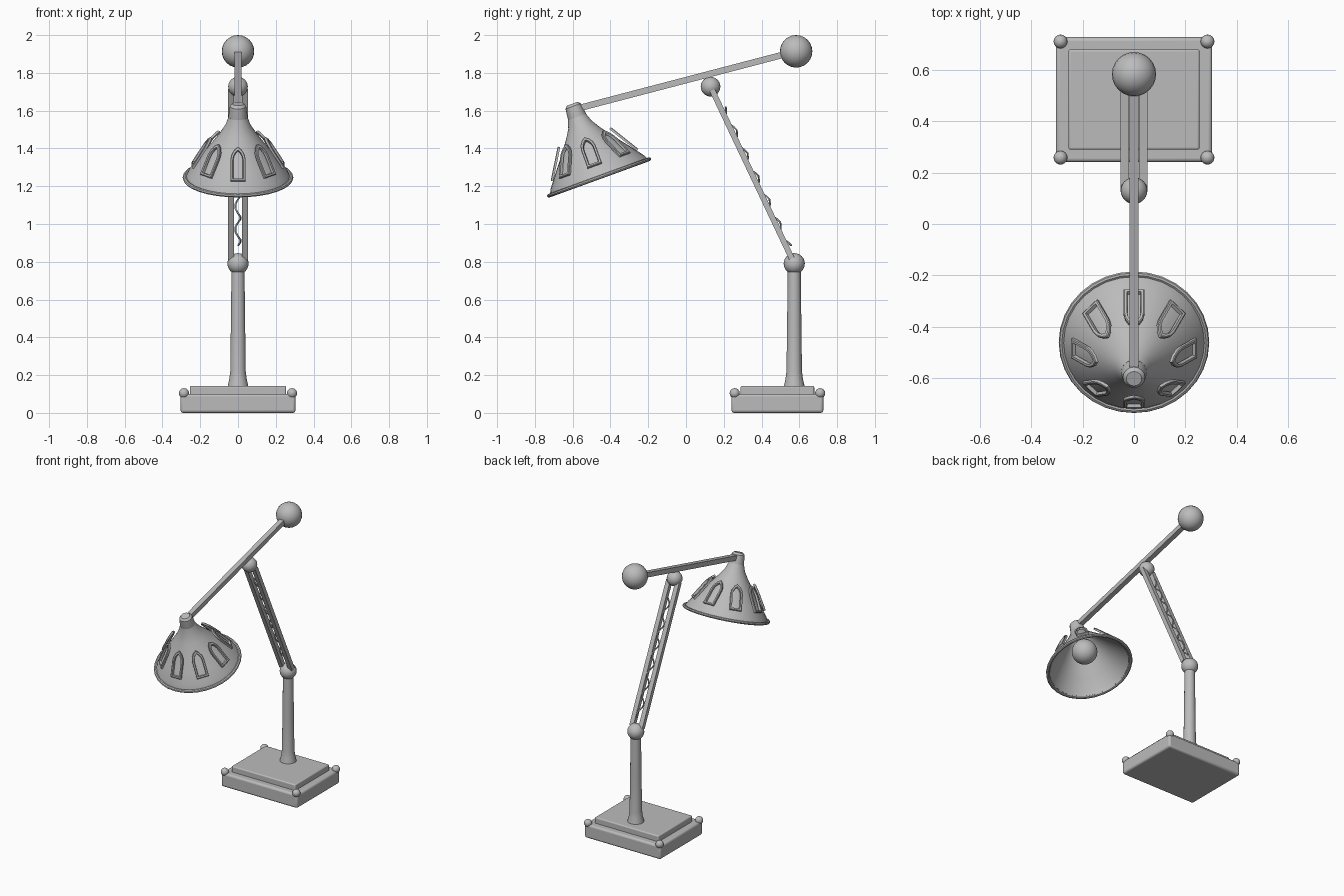
import bpy, bmesh, math
from mathutils import Vector, Matrix

if "Cube" in bpy.data.objects:
    bpy.data.objects.remove(bpy.data.objects["Cube"])

metal = bpy.data.materials.new("grey_metal")
metal.diffuse_color = (0.5, 0.5, 0.5, 1)
metal.use_nodes = True
metal.node_tree.nodes["Principled BSDF"].inputs["Base Color"].default_value = metal.diffuse_color


def finish(name, bm, matrix=None, bevel=0):
    """Turn a bmesh into a shaded object."""
    bmesh.ops.recalc_face_normals(bm, faces=bm.faces[:])
    me = bpy.data.meshes.new(name)
    bm.to_mesh(me)
    bm.free()
    me.materials.append(metal)
    ob = bpy.data.objects.new(name, me)
    bpy.context.collection.objects.link(ob)
    if matrix:
        ob.matrix_world = matrix
    if bevel:
        mod = ob.modifiers.new("bevel", 'BEVEL')
        mod.width, mod.segments = bevel, 3
    bpy.ops.object.select_all(action='DESELECT')
    bpy.context.view_layer.objects.active = ob
    ob.select_set(True)
    bpy.ops.object.shade_smooth_by_angle(angle=math.radians(35))
    return ob


def ball(name, pos, r, seg=24):
    bm = bmesh.new()
    bmesh.ops.create_uvsphere(bm, u_segments=seg, v_segments=seg // 2, radius=r)
    return finish(name, bm, Matrix.Translation(pos))


def box(name, pos, size, bevel=0):
    bm = bmesh.new()
    bmesh.ops.create_cube(bm, size=1)
    bmesh.ops.scale(bm, vec=size, verts=bm.verts[:])
    return finish(name, bm, Matrix.Translation(pos), bevel)


def bar(name, a, b, w, d):
    """Square bar running from a to b in the y-z plane."""
    a, b = Vector(a), Vector(b)
    v = b - a
    bm = bmesh.new()
    bmesh.ops.create_cube(bm, size=1)
    bmesh.ops.scale(bm, vec=(w, d, v.length), verts=bm.verts[:])
    rot = Matrix.Rotation(math.atan2(-v.y, v.z), 4, 'X')
    return finish(name, bm, Matrix.Translation((a + b) / 2) @ rot)


def lathe(name, profile, matrix, seg=24, closed=False):
    """Spin (radius, height) points around local z."""
    bm = bmesh.new()
    rings = [[bm.verts.new((r * math.cos(t), r * math.sin(t), z))
              for t in (2 * math.pi * i / seg for i in range(seg))] for r, z in profile]
    pairs = list(zip(rings, rings[1:]))
    if closed:
        pairs.append((rings[-1], rings[0]))
    else:
        bm.faces.new(rings[0])
        bm.faces.new(rings[-1])
    for p, q in pairs:
        for i in range(seg):
            j = (i + 1) % seg
            bm.faces.new((p[i], p[j], q[j], q[i]))
    return finish(name, bm, matrix)


# Stepped base with corner knobs
box("base", (0, 0.484, 0.05), (0.608, 0.486, 0.1), 0.014)
box("base_step", (0, 0.484, 0.115), (0.51, 0.39, 0.054), 0.008)
for x in (-0.286, 0.286):
    for y in (0.258, 0.71):
        ball("corner_knob", (x, y, 0.104), 0.027, 16)

# Column with flared foot
lathe("column", [(0.056, 0.13), (0.053, 0.15), (0.046, 0.18), (0.041, 0.22),
                 (0.038, 0.45), (0.034, 0.79)], Matrix.Translation((0, 0.573, 0)))

# Joints, counterweight and arms
low, high = Vector((0, 0.573, 0.79)), Vector((0, 0.13, 1.727))
ball("lower_joint", low, 0.056)
ball("upper_joint", high, 0.052)
along = (high - low).normalized()
for x in (-0.036, 0.036):
    side = Vector((x, 0, 0))
    bar("lower_arm_rail", low + along * 0.03 + side, high - along * 0.02 + side, 0.032, 0.03)
weight = (0, 0.583, 1.914)
ball("counterweight", weight, 0.086)
bar("upper_arm", (0, -0.58, 1.61), weight, 0.036, 0.034)

# Coiled spring between the rails
out = Vector((0, along.z, -along.y))
curve = bpy.data.curves.new("spring", 'CURVE')
curve.dimensions = '3D'
curve.bevel_depth, curve.bevel_resolution = 0.005, 1
turns, steps = 6, 6
n = turns * steps
spline = curve.splines.new('POLY')
spline.points.add(n)
for i, p in enumerate(spline.points):
    t = 2 * math.pi * i / steps
    c = low + along * (0.093 + 0.813 * i / n)
    c += out * (0.012 + 0.015 * math.cos(t)) + Vector((0.015 * math.sin(t), 0, 0))
    p.co = (*c, 1)
curve.materials.append(metal)
bpy.context.collection.objects.link(bpy.data.objects.new("spring", curve))

# Tilted lamp shade: thin open cone, rolled rim, cap and bulb
tilt = Matrix.Translation((0, -0.457, 1.238)) @ Matrix.Rotation(math.radians(20), 4, 'X')
outer = [(0.276, 0.012), (0.262, 0.04), (0.21, 0.108), (0.155, 0.178),
         (0.096, 0.257), (0.066, 0.305), (0.05, 0.35)]
inner = [(r - 0.008, z - 0.004) for r, z in reversed(outer)]
lathe("shade", outer + inner, tilt, 32, True)
rim = [(0.281 + 0.012 * math.cos(a), 0.009 + 0.01 * math.sin(a))
       for a in (math.pi * k / 4 for k in range(8))]
lathe("shade_rim", rim, tilt, 32, True)
lathe("shade_cap", [(0.05, 0.335), (0.05, 0.355), (0.043, 0.41), (0.03, 0.424)], tilt, 16)
ball("bulb", tilt @ Vector((0, 0, 0.15)), 0.085)


def arch(w, bottom, spring, top):
    """Pointed arch outline."""
    pts = [(-w, bottom), (w, bottom), (w, spring)]
    rise = top - spring
    right = [(w * 0.86, spring + rise * 0.4), (w * 0.5, spring + rise * 0.76)]
    return pts + right + [(0, top)] + [(-x, y) for x, y in reversed(right)] + [(-w, spring)]


# Eight arched window frames standing off the shade
for k in range(8):
    a = 2 * math.pi * k / 8 + math.pi / 2
    e = Vector((math.cos(a), math.sin(a), 0))
    t = Vector((-e.y, e.x, 0))
    v = (Vector((0, 0, 0.158)) - e * 0.097).normalized()
    w = t.cross(v)
    org = e * 0.247 + Vector((0, 0, 0.08))
    m = Matrix((t, v, w)).transposed().to_4x4()
    m.translation = org
    bm = bmesh.new()
    loops = [[bm.verts.new((x, y, z)) for x, y in pts]
             for pts, z in ((arch(0.041, 0, 0.115, 0.185), -0.014),
                            (arch(0.041, 0, 0.115, 0.185), -0.003),
                            (arch(0.037, 0.004, 0.115, 0.18), 0),
                            (arch(0.028, 0.013, 0.113, 0.166), 0),
                            (arch(0.025, 0.016, 0.113, 0.162), -0.014))]
    for p, q in zip(loops, loops[1:] + loops[:1]):
        for i in range(len(p)):
            j = (i + 1) % len(p)
            bm.faces.new((p[i], p[j], q[j], q[i]))
    finish("window_frame", bm, tilt @ m)
